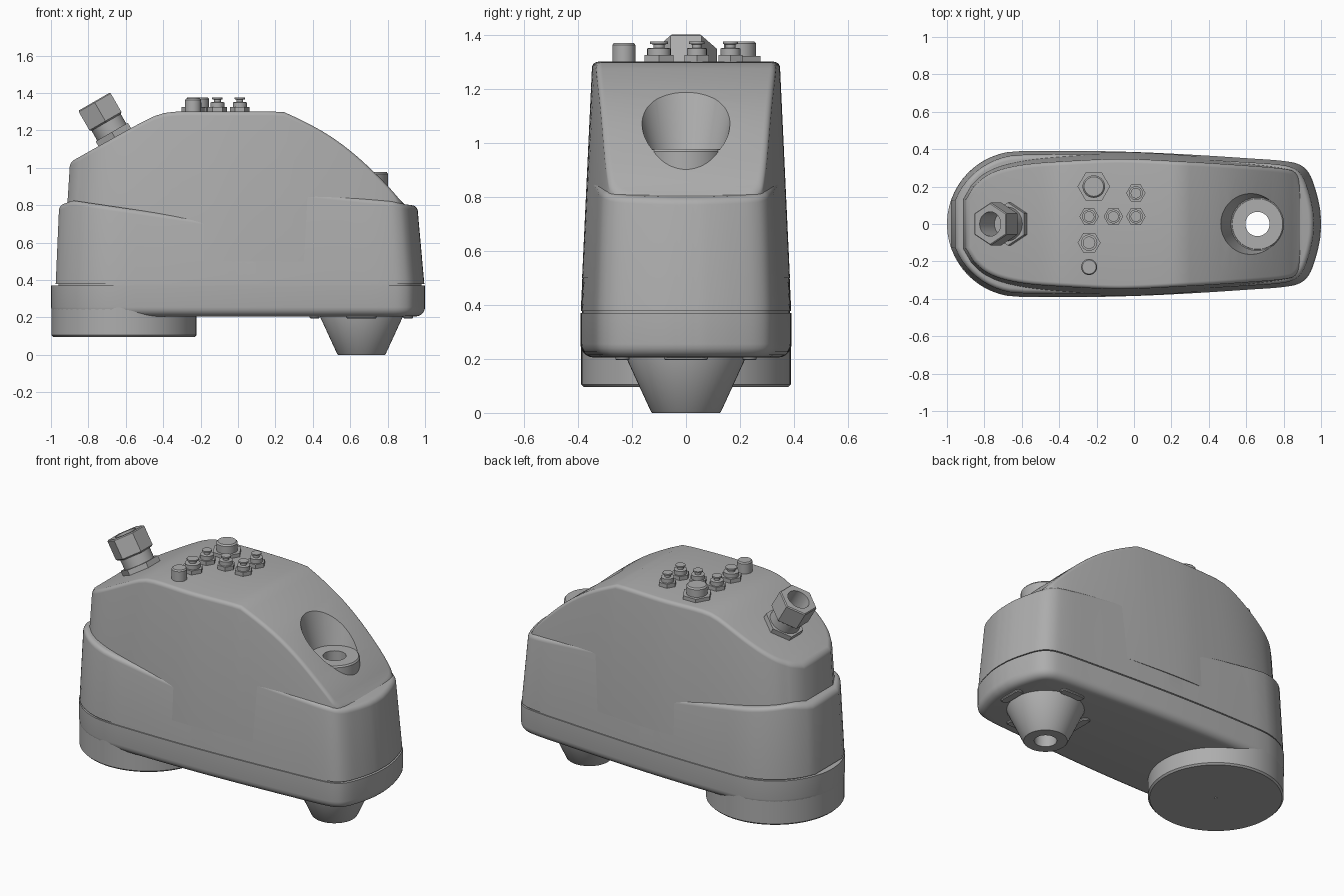
import bpy, bmesh, math
from mathutils import Matrix, Vector

if "Cube" in bpy.data.objects:
    bpy.data.objects.remove(bpy.data.objects["Cube"])

grey = bpy.data.materials.new("housing grey")
grey.use_nodes = True
colour = (0.42, 0.42, 0.42, 1)
grey.diffuse_color = colour
grey.node_tree.nodes["Principled BSDF"].inputs["Base Color"].default_value = colour


def make(name, bm):
    bmesh.ops.recalc_face_normals(bm, faces=bm.faces[:])
    mesh = bpy.data.meshes.new(name)
    bm.to_mesh(mesh)
    bm.free()
    mesh.materials.append(grey)
    ob = bpy.data.objects.new(name, mesh)
    bpy.context.collection.objects.link(ob)
    return ob


def spline(pts, steps=6):
    """Smooth curve through a few 2D points."""
    p = [Vector(q) for q in pts]
    p = [2 * p[0] - p[1]] + p + [2 * p[-1] - p[-2]]
    out = []
    for a, b, c, d in zip(p, p[1:], p[2:], p[3:]):
        for k in range(steps):
            t = k / steps
            out.append(b + 0.5 * t * (c - a + t * (2 * a - 5 * b + 4 * c - d
                       + t * (3 * (b - c) + d - a))))
    return out + [p[-2]]


def height(curve):
    """Height along x, read from a curve."""
    def f(x):
        for a, b in zip(curve, curve[1:]):
            if x <= b[0]:
                return a[1] + (b[1] - a[1]) * (x - a[0]) / (b[0] - a[0])
        return curve[-1][1]
    return f


def shell(name, half, z_base, top, r, z_ref=0, back=0, front=0, side=0, sign=1):
    """Solid with a mirrored plan, drafted walls and a filleted top that follows a height curve."""
    plan = [Vector(p) for p in half]
    plan += [Vector((p.x, -p.y)) for p in reversed(plan)]
    n = len(plan)
    normals = []
    for i in range(n):
        t = (plan[(i + 1) % n] - plan[i - 1]).normalized()
        normals.append(Vector((t.y, -t.x)))

    def draft(q, z):
        d = z - z_ref
        return (q.x * (1 - d * (back if q.x < 0 else front)), q.y * (1 - d * side), z)

    bm = bmesh.new()
    rings = [[bm.verts.new(draft(p, z_base)) for p in plan]]
    for k in range(6):
        a = k * math.pi / 10
        ring = []
        for p, nm in zip(plan, normals):
            q = p + nm * r * (1 - math.cos(a))
            ring.append(bm.verts.new(draft(q, top(q.x) - sign * r * (1 - math.sin(a)))))
        rings.append(ring)
    for lo, hi in zip(rings, rings[1:]):
        for i in range(n):
            j = (i + 1) % n
            bm.faces.new((lo[i], lo[j], hi[j], hi[i]))
    cap = rings[-1]
    for i in range(n // 2 - 1):
        bm.faces.new((cap[i], cap[i + 1], cap[n - 2 - i], cap[n - 1 - i]))
    bm.faces.new(rings[0])
    return make(name, bm)


def lathe(name, profile, loc=(0, 0, 0), sides=48, tilt=0, turn=0, stretch=(0, 0)):
    """Capped turned part or prism from (radius, z) points."""
    bm = bmesh.new()
    rings = []
    for r, z in profile:
        ring = []
        for i in range(sides):
            a = turn + 2 * math.pi * (i + (0.5 if any(stretch) else 0)) / sides
            c, s = math.cos(a), math.sin(a)
            ring.append(bm.verts.new((r * c + math.copysign(stretch[0], c),
                                      r * s + math.copysign(stretch[1], s), z)))
        rings.append(ring)
    for lo, hi in zip(rings, rings[1:]):
        for i in range(sides):
            j = (i + 1) % sides
            bm.faces.new((lo[i], lo[j], hi[j], hi[i]))
    bm.faces.new(rings[0])
    bm.faces.new(rings[-1])
    bm.transform(Matrix.Translation(loc) @ Matrix.Rotation(tilt, 4, 'Y'))
    return make(name, bm)


def cut(targets, cutter):
    for ob in targets:
        mod = ob.modifiers.new("cut", 'BOOLEAN')
        mod.operation, mod.solver, mod.object = 'DIFFERENCE', 'EXACT', cutter
        bpy.context.view_layer.objects.active = ob
        bpy.ops.object.modifier_apply(modifier=mod.name)
    bpy.data.objects.remove(cutter)


# Plan outlines, one half each
arc = [(-0.61 + 0.39 * math.cos(math.radians(a)), 0.39 * math.sin(math.radians(a)))
       for a in range(178, 95, -6)]
outer = [Vector(p) for p in arc] + spline([
    (-0.6, 0.39), (-0.3, 0.391), (0, 0.385), (0.3, 0.371), (0.6, 0.352), (0.8, 0.337),
    (0.89, 0.315), (0.94, 0.265), (0.975, 0.17), (0.995, 0.08), (1.0, 0.015)])
wall = [Vector((-0.978, 0.13))] + [p for p in outer if p.x > -0.97]
wall = [p * 0.997 for p in wall]
inner = [Vector((-0.9, 0.13))] + spline([
    (-0.86, 0.2), (-0.79, 0.262), (-0.68, 0.307), (-0.5, 0.338), (-0.2, 0.358), (0, 0.36),
    (0.3, 0.343), (0.6, 0.315), (0.8, 0.29), (0.865, 0.265), (0.895, 0.2), (0.91, 0.02)])

# Main housing
ridge = height(spline([
    (-1, 0.975), (-0.9, 1.03), (-0.7, 1.145), (-0.52, 1.245), (-0.43, 1.285), (-0.34, 1.3),
    (-0.1, 1.3), (0.2, 1.3), (0.27, 1.287), (0.46, 1.19), (0.62, 1.075), (0.78, 0.925),
    (0.87, 0.825), (0.92, 0.785), (1, 0.77)], 4))
ledge = height([(-1, 0.79), (-0.9, 0.825), (-0.03, 0.7), (0.05, 0.9), (0.87, 0.82),
                (0.93, 0.805), (1, 0.795)])
upper = shell("upper_housing", inner, 0.5, ridge, 0.022, z_ref=1, back=0.07, side=0.13)
lower = shell("lower_housing", wall, 0.378, ledge, 0.025, z_ref=0.37,
              back=0.045, front=0.09, side=0.12)
seam = shell("seam_strip", [p * 0.985 for p in wall], 0.34, lambda x: 0.42, 0.01)
pan = shell("base_pan", outer, 0.37, lambda x: 0.205, 0.05, sign=-1)

# Round foot and outlet nozzle
foot = lathe("round_foot", [(0.378, 0.095), (0.388, 0.105), (0.388, 0.34)], (-0.61, 0, 0), 96)
cut([foot], lathe("foot_pin_cutter", [(0.008, 0), (0.008, 0.15)], (-0.61, 0, 0), 16))
nozzle = lathe("nozzle", [(0.125, 0), (0.13, 0.005), (0.222, 0.205), (0.222, 0.26)], (0.66, 0, 0))

# Front pocket, its boss and the through hole
cut([upper], lathe("pocket_cutter", [(0.142, 0.975), (0.225, 1.3)], (0.66, 0, 0), 64))
boss = lathe("pocket_boss", [(0.142, 0.7), (0.142, 0.968), (0.135, 0.977)], (0.66, 0, 0), 64)
cut([upper, lower, seam, pan, nozzle, boss],
    lathe("hole_cutter", [(0.065, -0.1), (0.065, 1.4)], (0.66, 0, 0), 40))

# Slotted pads around the nozzle
for i, (dx, dy) in enumerate([(0.25, 0), (-0.25, 0), (0, 0.235), (0, -0.235)]):
    lathe(f"pad_{i + 1}", [(0.022, 0.195), (0.027, 0.2), (0.027, 0.22)], (0.66 + dx, dy, 0), 24,
          stretch=(0.055, 0) if dy else (0, 0.055))

# Cable gland on the rear slope
lean = dict(loc=(-0.66, 0, 1.165), tilt=math.radians(-30))
hexagon = dict(sides=6, turn=math.pi / 2)
gland = [
    lathe("gland_flange", [(0.115, -0.02), (0.115, 0.03)], **lean, **hexagon),
    lathe("gland_neck", [(0.09, 0.02), (0.09, 0.1)], **lean),
    lathe("gland_nut", [(0.104, 0.09), (0.114, 0.098), (0.114, 0.212), (0.108, 0.218)],
          **lean, **hexagon)]
cut(gland[1:], lathe("gland_bore_cutter", [(0.065, 0.06), (0.065, 0.3)], **lean))

# Small connectors on the top
TOP = 1.3
for i, (x, y, s) in enumerate([(-0.24, 0.04, 1), (-0.11, 0.04, 1), (0.01, 0.04, 1),
                               (0.01, 0.165, 1), (-0.24, -0.1, 1.18)]):
    at = (x, y, TOP)
    lathe(f"connector_base_{i + 1}", [(0.052 * s, -0.01), (0.052 * s, 0.025)], at, 6)
    lathe(f"connector_stem_{i + 1}", [(0.037 * s, 0.02), (0.037 * s, 0.05), (0.018 * s, 0.052),
          (0.018 * s, 0.064), (0.028 * s, 0.067), (0.028 * s, 0.076)], at, 24)
lathe("large_plug_base", [(0.087, -0.01), (0.087, 0.022)], (-0.215, 0.2, TOP), 6)
lathe("large_plug_cap", [(0.06, 0.01), (0.06, 0.068), (0.052, 0.076)], (-0.215, 0.2, TOP), 32)
lathe("plain_plug", [(0.043, -0.01), (0.043, 0.062), (0.037, 0.07)], (-0.24, -0.23, TOP), 32)

# Smooth shading with sharp edges kept
bpy.ops.object.select_all(action='DESELECT')
for ob in bpy.context.collection.objects:
    if ob.type == 'MESH' and grey.name in ob.data.materials:
        ob.select_set(True)
        bpy.context.view_layer.objects.active = ob
bpy.ops.object.shade_smooth_by_angle(angle=math.radians(32))
